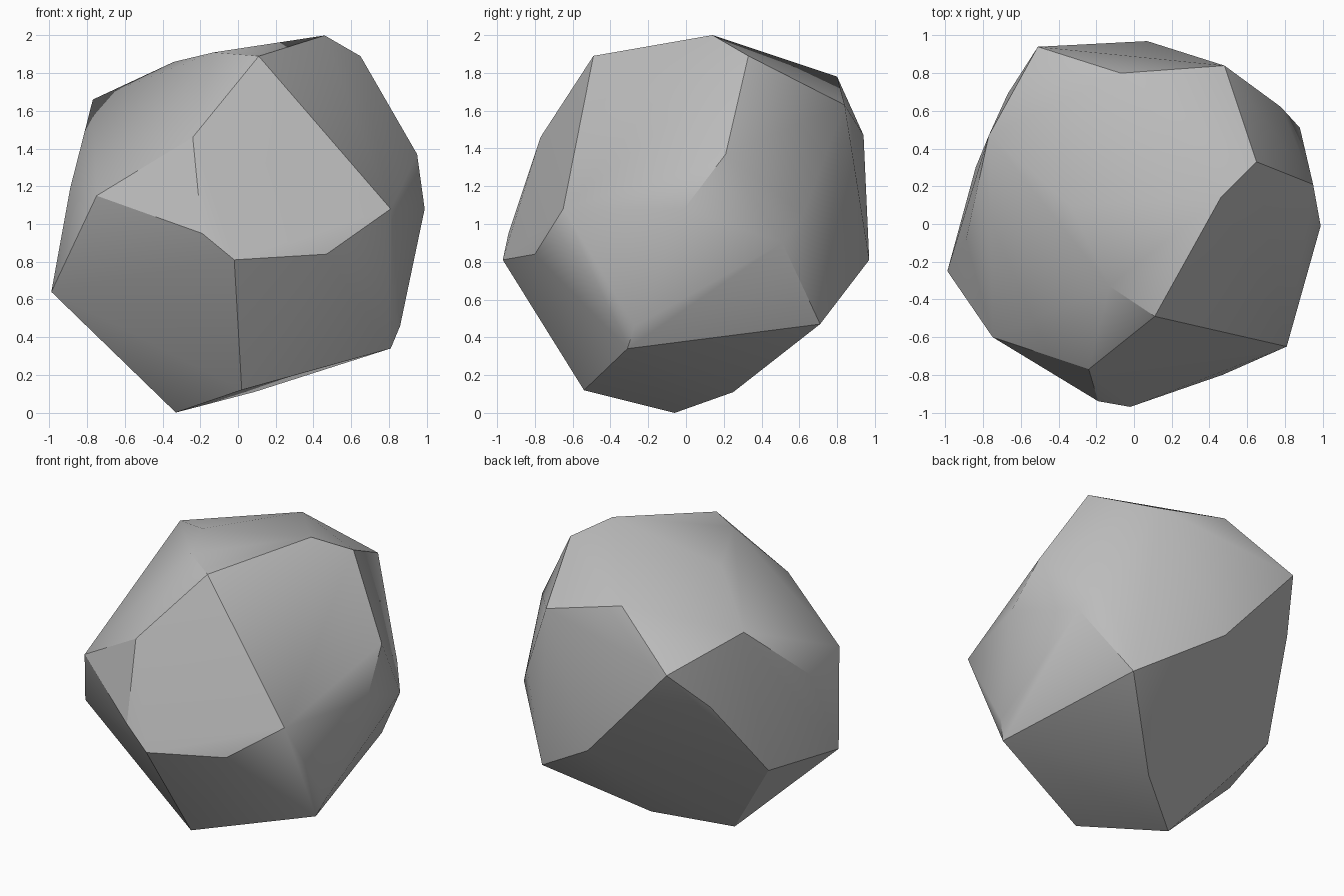
import bpy
import bmesh
import math

# Remove the default object
default_cube = bpy.data.objects.get("Cube")
if default_cube:
    bpy.data.objects.remove(default_cube, do_unlink=True)


def make_material(name, color):
    """Create a plain flat-coloured material."""
    material = bpy.data.materials.new(name)
    material.use_nodes = True
    material.diffuse_color = color
    material.node_tree.nodes["Principled BSDF"].inputs["Base Color"].default_value = color
    return material


def make_hull(name, corners, material, smooth_angle):
    """Wrap a faceted stone around its corner points."""
    mesh = bpy.data.meshes.new(name)
    shape = bmesh.new()
    for corner in corners:
        shape.verts.new(corner)
    hull = bmesh.ops.convex_hull(shape, input=shape.verts)
    loose = {item for item in hull["geom_interior"] + hull["geom_unused"]
             if isinstance(item, bmesh.types.BMVert)}
    bmesh.ops.delete(shape, geom=list(loose), context="VERTS")
    bmesh.ops.recalc_face_normals(shape, faces=shape.faces)
    shape.to_mesh(mesh)
    shape.free()

    stone = bpy.data.objects.new(name, mesh)
    bpy.context.collection.objects.link(stone)
    mesh.materials.append(material)
    bpy.ops.object.select_all(action="DESELECT")
    stone.select_set(True)
    bpy.context.view_layer.objects.active = stone
    bpy.ops.object.shade_smooth_by_angle(angle=math.radians(smooth_angle))
    return stone


# Corners of the boulder, grouped from the crown down to the underside
crown = [
    (.46, .14, 2), (.65, .33, 1.89), (.11, -.49, 1.89), (-.13, -.33, 1.91),
    (-.34, .1, 1.86), (-.77, .47, 1.66), (-.07, .8, 1.78), (.48, .84, 1.63),
]
shoulder = [
    (-.51, .94, 1.47), (-.24, -.77, 1.46), (.95, .21, 1.37),
    (-.67, .69, 1.2), (-.89, -.08, 1.19), (-.75, -.6, 1.15),
]
waist = [
    (.99, -.01, 1.08), (.81, -.65, 1.08), (.78, .62, 1.05), (-.19, -.94, .95),
    (.88, .51, .9), (.47, -.8, .84), (-.02, -.97, .81), (.07, .97, .81),
    (-.84, .3, .66), (-.99, -.25, .64),
]
underside = [
    (.6, .71, .47), (.86, -.27, .46), (.81, -.31, .34),
    (.02, -.54, .12), (.09, .25, .11), (-.33, -.06, 0),
]

# Boulder
stone_grey = make_material("stone grey", (.5, .5, .5, 1))
make_hull("boulder", crown + shoulder + waist + underside, stone_grey, 30)
